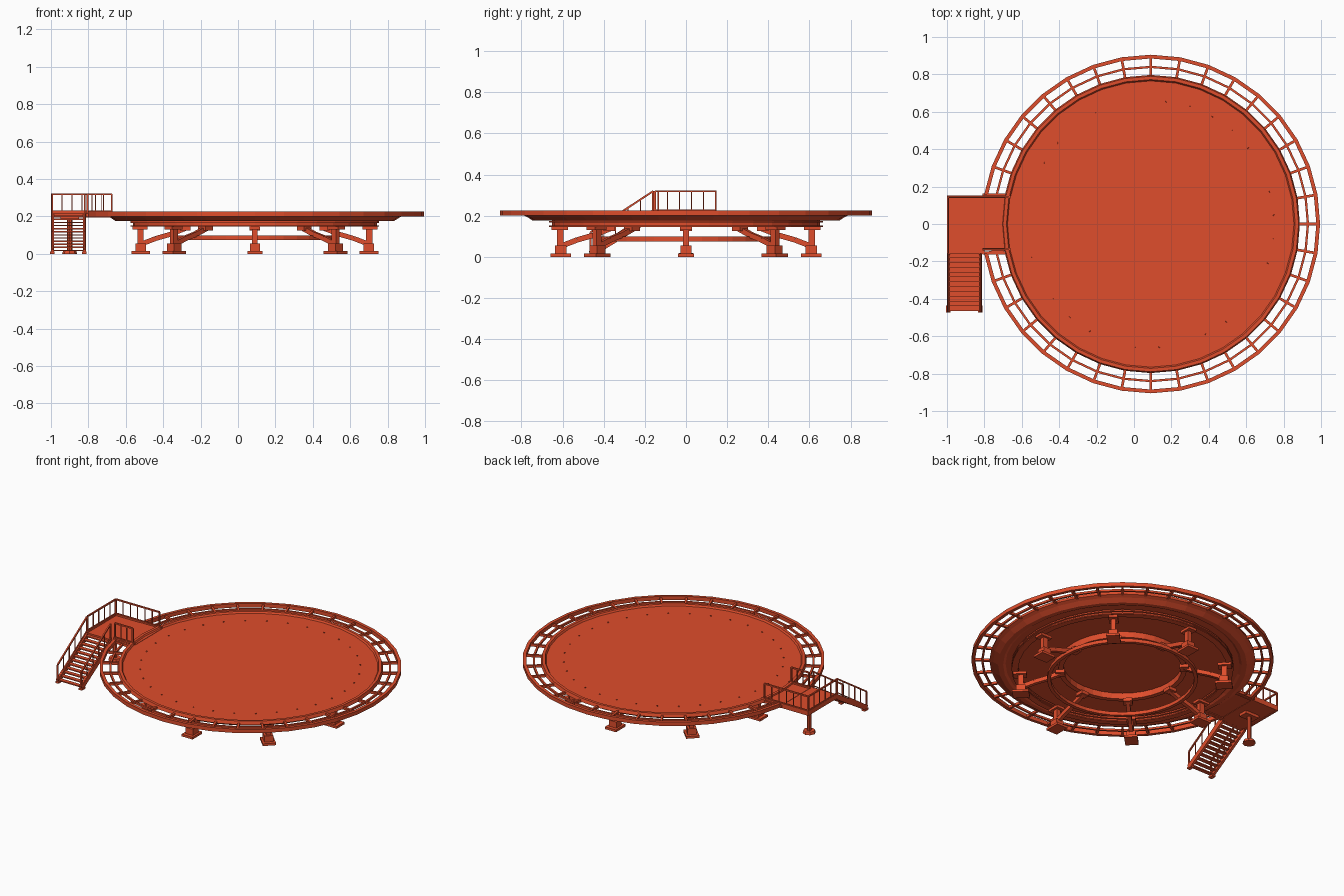
import bpy, bmesh, math
from mathutils import Vector, Matrix

if "Cube" in bpy.data.objects:
    bpy.data.objects.remove(bpy.data.objects["Cube"])

CX = 0.09      # centre of the round deck
SEG = 36
mat = bpy.data.materials.new("orange_red_paint")
mat.diffuse_color = (0.74, 0.075, 0.025, 1)
mat.use_nodes = True
mat.node_tree.nodes["Principled BSDF"].inputs["Base Color"].default_value = mat.diffuse_color


class Part:
    """Collects simple shapes into one named object."""

    def __init__(self):
        self.bm = bmesh.new()

    def beam(self, a, b, w, h):
        a, b = Vector(a), Vector(b)
        d = (b - a).normalized()
        ref = Vector((0, 0, 1)) if abs(d.z) < 0.99 else Vector((0, 1, 0))
        s = d.cross(ref).normalized()
        u = s.cross(d)
        m = Matrix((s, d, u)).transposed().to_4x4()
        m.translation = (a + b) / 2
        m = m @ Matrix.Diagonal((w, (b - a).length, h, 1))
        bmesh.ops.create_cube(self.bm, size=1, matrix=m)

    def box(self, x0, x1, y0, y1, z0, z1):
        m = Matrix.Translation(((x0 + x1) / 2, (y0 + y1) / 2, (z0 + z1) / 2))
        bmesh.ops.create_cube(self.bm, size=1, matrix=m @ Matrix.Diagonal((x1 - x0, y1 - y0, z1 - z0, 1)))

    def cone(self, c, r0, r1, z0, z1, n=12):
        bmesh.ops.create_cone(self.bm, cap_ends=True, segments=n, radius1=r0, radius2=r1, depth=z1 - z0,
                              matrix=Matrix.Translation((c[0], c[1], (z0 + z1) / 2)))

    def lathe(self, prof, a0=0, a1=360, n=SEG):
        # closed (r, z) profile swept round the deck centre
        full = a1 - a0 >= 360
        rows = []
        for i in range(n if full else n + 1):
            t = math.radians(a0 + (a1 - a0) * i / n)
            rows.append([self.bm.verts.new((CX + r * math.cos(t), r * math.sin(t), z)) for r, z in prof])
        k = len(prof)
        for i in range(n):
            p, q = rows[i], rows[(i + 1) % len(rows)]
            for j in range(k):
                self.bm.faces.new((p[j], q[j], q[(j + 1) % k], p[(j + 1) % k]))
        if not full:
            self.bm.faces.new(rows[0])
            self.bm.faces.new(rows[-1][::-1])

    def ring(self, r0, r1, z0, z1, **kw):
        self.lathe([(r0, z0), (r1, z0), (r1, z1), (r0, z1)], **kw)

    def done(self, name, matrix=None):
        bmesh.ops.remove_doubles(self.bm, verts=self.bm.verts, dist=1e-5)
        bmesh.ops.recalc_face_normals(self.bm, faces=self.bm.faces)
        me = bpy.data.meshes.new(name)
        self.bm.to_mesh(me)
        self.bm.free()
        me.materials.append(mat)
        ob = bpy.data.objects.new(name, me)
        bpy.context.collection.objects.link(ob)
        if matrix:
            ob.matrix_world = matrix
        return ob


def polar(r, deg, z):
    t = math.radians(deg)
    return (CX + r * math.cos(t), r * math.sin(t), z)


# round deck with raised rim and sloping underside
p = Part()
p.lathe([(0, .215), (.765, .215), (.772, .226), (.79, .226), (.797, .205), (.775, .195),
         (.745, .176), (.715, .176), (.70, .184), (0, .184)])
p.done("deck")

# small flush lamps in the deck
p = Part()
for i in range(32):
    x, y, z = polar(.66, i * 11.25 + 4, 0)
    p.cone((x, y), .005, .004, .212, .219, 6)
p.done("deck_lamps")

# safety frame round the deck, open at the bridge
p = Part()
p.ring(.885, .905, .2, .225, a0=-170, a1=170, n=34)
p.ring(.834, .846, .2, .213, a0=-170, a1=170, n=34)
for i in range(35):
    a = -170 + 10 * i
    p.beam(polar(.78, a, .208), polar(.89, a, .21), .014, .016)
p.done("safety_frame")

# I-section ring beam and inner ring under the deck
p = Part()
p.ring(.625, .665, .145, .152)
p.ring(.638, .652, .152, .185)
p.ring(.625, .665, .166, .175)
p.done("outer_ring_beam")
p = Part()
p.ring(.355, .385, .145, .185)
p.done("inner_ring_beam")
p = Part()
p.ring(.43, .452, .075, .098)
p.done("tie_ring")

# eight legs with foot, post, head bracket and curved arm
for i in range(8):
    p = Part()
    p.box(.56, .66, -.04, .04, 0, .015)
    p.box(.582, .638, -.027, .027, .015, .055)
    p.box(.595, .628, -.014, .014, .055, .147)
    p.box(.575, .655, -.028, .028, .13, .147)
    path = [(.60, .055), (.53, .082), (.45, .105), (.36, .14)]
    for (r0, z0), (r1, z1) in zip(path, path[1:]):
        p.beam((r0, 0, z0), (r1, 0, z1), .024, .026)
    p.box(.345, .40, -.028, .028, .125, .147)
    p.done(f"leg_{i + 1}", Matrix.Translation((CX, 0, 0)) @ Matrix.Rotation(i * math.pi / 4, 4, 'Z'))

# landing and bridge to the deck
p = Part()
p.box(-1, -.80, -.16, .15, .198, .215)
p.box(-.81, -.655, -.138, .15, .2, .217)
p.box(-1, -.66, .138, .152, .195, .226)
p.box(-1, -.988, -.16, .15, .195, .226)
p.box(-.81, -.66, -.142, -.128, .195, .226)
for s in (-1, 1):
    p.beam((-.81, .155 * s, .207), (-.67, .155 * s, .207), .014, .016)
p.done("landing")

# landing support column
p = Part()
p.cone((-.9, 0), .04, .035, 0, .018, 8)
p.cone((-.9, 0), .014, .014, .018, .2, 8)
p.box(-.95, -.85, -.03, .03, .18, .2)
p.done("landing_column")

# stairs: two stringers and treads
Y0, Y1 = -.155, -.465
p = Part()
for x in (-.992, -.822):
    p.beam((x, Y0, .202), (x, Y1, .012), .016, .032)
    p.box(x - .012, x + .012, Y1 - .008, Y1 + .03, 0, .012)
N = 12
for i in range(N):
    t = (i + .5) / N
    y, z = Y0 + (Y1 - Y0) * t, .21 - .2 * t
    p.box(-.988, -.826, y - .013, y + .013, z - .004, z + .003)
p.done("stairs")


def railing(name, a, b, count, height=.104):
    # posts, top rail and mid rail between two floor points
    p = Part()
    a, b = Vector(a), Vector(b)
    up = Vector((0, 0, height))
    for i in range(count):
        q = a.lerp(b, i / (count - 1))
        w = .009 if i in (0, count - 1) else .005
        p.beam(q, q + up, w, w)
    p.beam(a + up, b + up, .009, .009)
    p.beam(a + up * .12, b + up * .12, .006, .006)
    p.done(name)


railing("landing_rail_back", (-.995, .145, .215), (-.675, .145, .215), 7)
railing("landing_rail_side", (-.995, -.15, .215), (-.995, .145, .215), 6)
railing("bridge_rail_front", (-.805, -.135, .215), (-.675, -.135, .215), 4)
railing("stair_rail_outer", (-.993, -.16, .215), (-.993, Y1, .015), 6)
railing("stair_rail_inner", (-.82, -.16, .215), (-.82, Y1, .015), 6)
